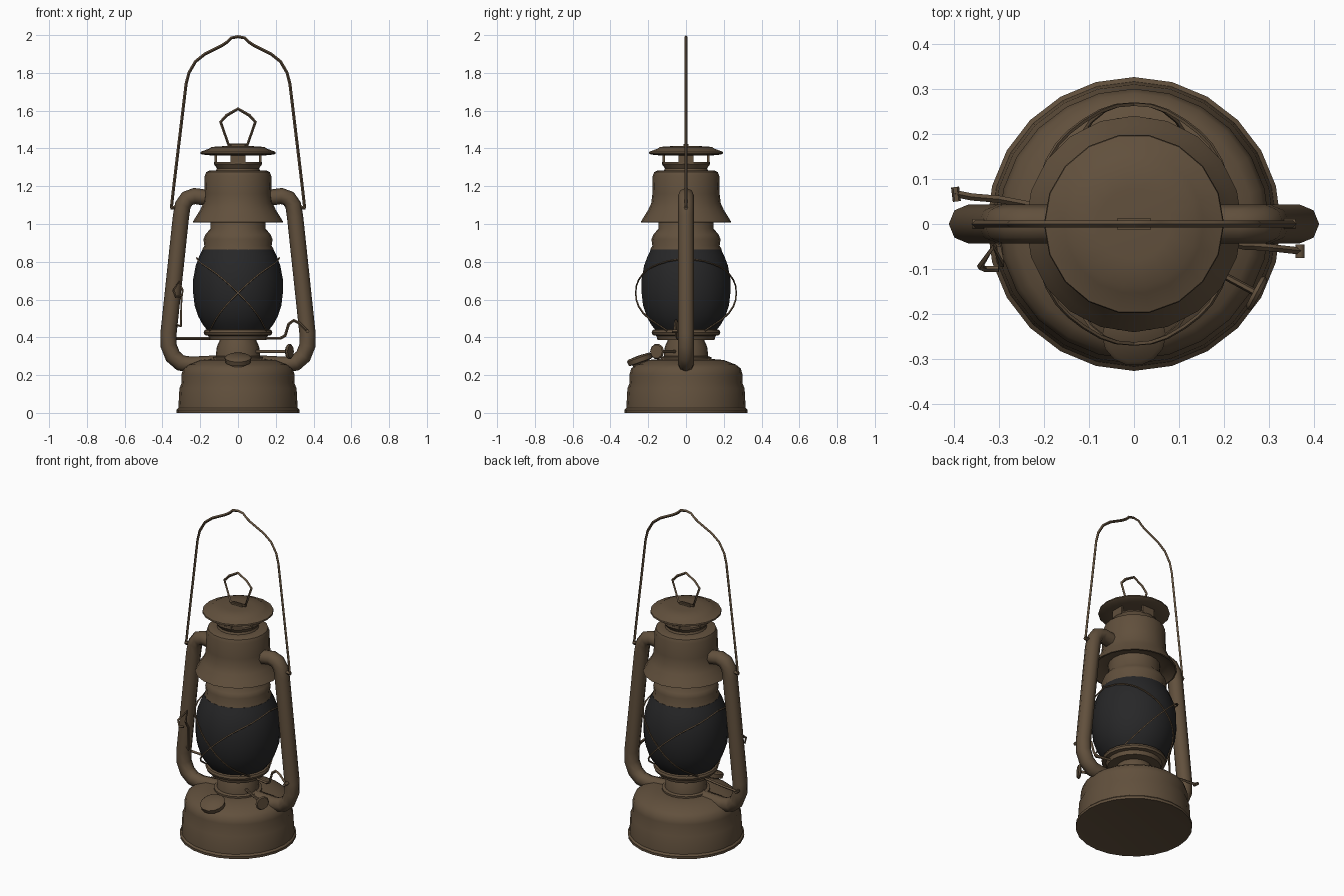
import bpy, bmesh, math
from mathutils import Vector, Matrix


def material(name, rgb):
    m = bpy.data.materials.new(name)
    m.diffuse_color = (*rgb, 1)
    return m


BROWN = material("aged_brown_metal", (0.12, 0.08, 0.046))
BLACK = material("dark_glass", (0.02, 0.02, 0.021))


def finish(name, mesh, mat, angle=40):
    mesh.materials.clear()
    mesh.materials.append(mat)
    ob = bpy.data.objects.new(name, mesh)
    bpy.context.collection.objects.link(ob)
    bpy.ops.object.select_all(action='DESELECT')
    ob.select_set(True)
    bpy.context.view_layer.objects.active = ob
    bpy.ops.object.shade_smooth_by_angle(angle=math.radians(angle))
    return ob


def lathe(name, profile, segs=20, mat=BROWN, matrix=None):
    """Spin an (r, z) profile around the z axis."""
    bm = bmesh.new()
    vs = [bm.verts.new((r, 0, z)) for r, z in profile]
    es = [bm.edges.new(p) for p in zip(vs, vs[1:])]
    bmesh.ops.spin(bm, geom=vs + es, cent=(0, 0, 0), axis=(0, 0, 1),
                   angle=math.tau, steps=segs, use_duplicate=False)
    bmesh.ops.remove_doubles(bm, verts=bm.verts[:], dist=1e-4)
    bmesh.ops.recalc_face_normals(bm, faces=bm.faces[:])
    if matrix:
        bm.transform(matrix)
    me = bpy.data.meshes.new(name)
    bm.to_mesh(me)
    bm.free()
    return finish(name, me, mat)


def tube(name, pts, radius, res=0, cyclic=False, smooth=False):
    """Sweep a round section along a path."""
    cu = bpy.data.curves.new(name, 'CURVE')
    cu.dimensions = '3D'
    cu.bevel_depth = radius
    cu.bevel_resolution = res
    cu.use_fill_caps = True
    if smooth:
        sp = cu.splines.new('BEZIER')
        sp.bezier_points.add(len(pts) - 1)
        sp.resolution_u = 3
        for b, p in zip(sp.bezier_points, pts):
            b.co = p
            b.handle_left_type = b.handle_right_type = 'AUTO'
    else:
        sp = cu.splines.new('POLY')
        sp.points.add(len(pts) - 1)
        for b, p in zip(sp.points, pts):
            b.co = (*p, 1)
    sp.use_cyclic_u = cyclic
    tmp = bpy.data.objects.new(name + "_path", cu)
    bpy.context.collection.objects.link(tmp)
    dg = bpy.context.evaluated_depsgraph_get()
    me = bpy.data.meshes.new_from_object(tmp.evaluated_get(dg))
    bpy.data.objects.remove(tmp)
    return finish(name, me, BROWN, 60)


def box(name, size, loc, rot=0):
    bm = bmesh.new()
    bmesh.ops.create_cube(bm, size=1, matrix=Matrix.Rotation(rot, 4, 'Z')
                          @ Matrix.Translation(loc) @ Matrix.Diagonal((*size, 1)))
    me = bpy.data.meshes.new(name)
    bm.to_mesh(me)
    bm.free()
    return finish(name, me, BROWN)


def aimed(loc, direction):
    """Matrix placing a part at loc with its z axis along direction."""
    return Matrix.Translation(loc) @ Vector(direction).to_track_quat('Z', 'Y').to_matrix().to_4x4()


# fuel tank with rolled foot and rounded shoulder
lathe("fuel_tank", [(0, 0.005), (0.3, 0.005), (0.325, 0), (0.326, 0.015), (0.316, 0.025),
                    (0.31, 0.13), (0.298, 0.16), (0.3, 0.2), (0.29, 0.235), (0.265, 0.255),
                    (0.2, 0.28), (0.14, 0.285), (0, 0.285)], 24)
# burner cone and globe plate
lathe("burner", [(0, 0.27), (0.135, 0.27), (0.135, 0.295), (0.118, 0.3), (0.112, 0.35),
                 (0.092, 0.395), (0, 0.395)])
lathe("globe_plate", [(0, 0.385), (0.15, 0.385), (0.157, 0.408), (0.177, 0.412), (0.182, 0.425),
                      (0.177, 0.438), (0.16, 0.445), (0, 0.445)])
# dark globe
lathe("globe", [(0, 0.44), (0.165, 0.44), (0.188, 0.47), (0.21, 0.51), (0.23, 0.57), (0.238, 0.64),
                (0.237, 0.71), (0.224, 0.78), (0.205, 0.83), (0.188, 0.865), (0, 0.865)], 22, BLACK)
# chimney between globe and hood
lathe("chimney", [(0, 0.855), (0.187, 0.855), (0.187, 0.87), (0.178, 0.885), (0.183, 0.92),
                  (0.172, 0.945), (0.146, 0.975), (0.145, 1.05), (0, 1.05)])
# flared hood
lathe("hood", [(0.145, 1.04), (0.19, 1.04), (0.232, 1.008), (0.24, 1.01), (0.222, 1.04), (0.2, 1.075),
               (0.184, 1.11), (0.178, 1.16), (0.176, 1.255), (0.168, 1.275), (0.15, 1.283),
               (0.11, 1.283)])
# vent collar, posts and rain cap
lathe("vent_collar", [(0.0, 1.275), (0.12, 1.275), (0.112, 1.295), (0.128, 1.318),
                      (0.126, 1.328), (0, 1.322)])
for i in range(4):
    box(f"vent_post_{i + 1}", (0.08, 0.012, 0.062), (0, -0.118, 1.347), i * math.pi / 2)
lathe("rain_cap", [(0, 1.365), (0.13, 1.362), (0.19, 1.368), (0.2, 1.374), (0.198, 1.382), (0.155, 1.398),
                   (0.14, 1.408), (0.08, 1.412), (0, 1.414)], 18)

# lifting ring on the cap, with its mounting plate
tube("cap_ring", [(-0.05, 0, 1.42), (-0.092, 0, 1.54), (-0.06, 0, 1.575), (0, 0, 1.61),
                  (0.06, 0, 1.575), (0.092, 0, 1.54), (0.05, 0, 1.42)], 0.008, 0, True)
box("cap_ring_mount", (0.075, 0.025, 0.012), (0, 0, 1.417))

# side air tubes, handle pivots and crossed globe guard wires
for side, s in (("left", -1), ("right", 1)):
    path = [(0.14, 1.135), (0.23, 1.148), (0.268, 1.135), (0.292, 1.1), (0.302, 1.04), (0.368, 0.42),
            (0.367, 0.355), (0.345, 0.3), (0.305, 0.265), (0.25, 0.255), (0.1, 0.262)]
    tube(f"air_tube_{side}", [(s * x, 0, z) for x, z in path], 0.043, 2)
    tube(f"handle_pivot_{side}", [(s * 0.31, 0, 1.09), (s * 0.358, 0, 1.085)], 0.011, 1)
    for face, f in (("front", 1), ("back", -1)):
        wire = [(0.218, 0, 0.82), (0.192, -0.14, 0.79), (0.112, -0.228, 0.735), (0, -0.266, 0.635),
                (-0.095, -0.228, 0.53), (-0.15, -0.1, 0.435)]
        tube(f"guard_wire_{face}_{side}", [(s * x, f * y, z) for x, y, z in wire], 0.005, 0, False, True)

# carrying handle
half = [(0.353, 1.085), (0.34, 1.2), (0.275, 1.74), (0.26, 1.8), (0.225, 1.86), (0.175, 1.9),
        (0.085, 1.945), (0.055, 1.965), (0.035, 1.985), (0, 1.992)]
tube("carrying_handle", [(-x, 0, z) for x, z in half] + [(x, 0, z) for x, z in half[-2::-1]], 0.008)

# tilted filler neck and cap
filler = aimed((0, -0.245, 0.285), (0, -0.33, 0.94))
lathe("filler_cap", [(0, -0.08), (0.05, -0.08), (0.048, -0.02), (0.068, -0.016), (0.071, 0.008),
                     (0.06, 0.016), (0, 0.02)], 14, BROWN, filler)

# wick shaft with a small thumb wheel
tube("wick_shaft", [(0.08, -0.05, 0.325), (0.275, -0.155, 0.325)], 0.008, 1)
lathe("wick_knob", [(0, -0.008), (0.036, -0.008), (0.042, 0), (0.036, 0.008), (0, 0.008)], 10, BROWN,
      aimed((0.272, -0.153, 0.325), (0.88, -0.47, 0)))

# globe lifting rod, passing under the plate to a bent lever
tube("lift_rod", [(-0.4, 0.068, 0.395), (-0.36, 0.06, 0.395), (-0.3, 0.055, 0.395), (0.225, -0.045, 0.395),
                  (0.25, -0.05, 0.41), (0.268, -0.05, 0.47), (0.295, -0.052, 0.49), (0.325, -0.055, 0.475),
                  (0.37, -0.06, 0.43)], 0.008)
tube("lift_rod_end", [(-0.393, 0.05, 0.395), (-0.397, 0.082, 0.395)], 0.009, 1)
tube("lever_grip", [(0.368, -0.045, 0.432), (0.368, -0.075, 0.432)], 0.01, 1)

# wire latch beside the left tube
tube("latch_wire", [(-0.325, -0.03, 0.465), (-0.302, -0.05, 0.46), (-0.3, -0.055, 0.6), (-0.293, -0.09, 0.65),
                    (-0.312, -0.05, 0.695), (-0.342, -0.095, 0.65), (-0.33, -0.1, 0.615),
                    (-0.3, -0.1, 0.62)], 0.007)
